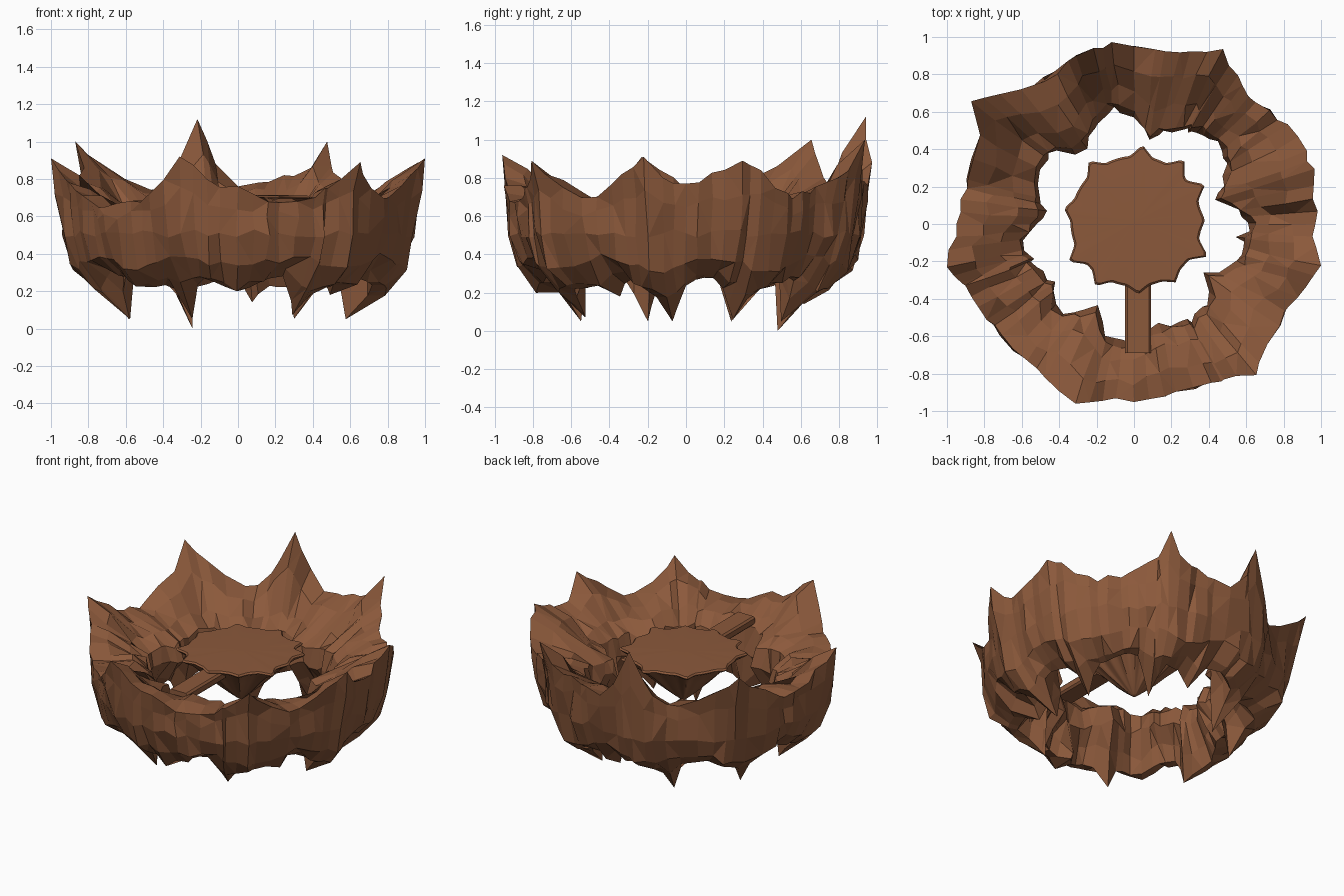
import bpy, bmesh, math, random

if "Cube" in bpy.data.objects:
    bpy.data.objects.remove(bpy.data.objects["Cube"])
random.seed(7)

brown = bpy.data.materials.new("rock_brown")
brown.diffuse_color = (0.26, 0.10, 0.044, 1)
brown.use_nodes = True
brown.node_tree.nodes["Principled BSDF"].inputs["Base Color"].default_value = brown.diffuse_color

# rim of the rock ring: angle, radius, height
RIM = [(0, .97, .77), (17, 1.01, .89), (33, .98, .72), (45, .92, .72), (55, .97, .80), (60, 1.0, .87),
       (63, 1.05, 1.0), (67, 1.0, .86), (75, .95, .82), (90, .95, .76), (97, .98, .88), (103, .965, 1.12),
       (109, .95, .91), (117, .90, .75), (122, .90, .74), (130, .94, .80), (143, 1.09, 1.0), (150, .95, .86),
       (165, .92, .72), (180, .95, .74), (193, 1.026, .91), (200, .96, .78), (213, .94, .68), (226, .93, .67),
       (240, .95, .72), (252, 1.01, .92), (260, .96, .80), (275, .94, .72), (290, .93, .68), (300, .96, .75),
       (309, 1.04, .89), (318, .96, .75), (330, .93, .70), (340, .98, .82), (347.5, 1.024, .91), (353, .98, .80)]
# inner edge: angle, radius
INNER = [(0, .62), (18, .46), (30, .57), (45, .62), (60, .58), (80, .46), (90, .58), (100, .63), (112, .56),
         (126, .45), (138, .58), (155, .58), (175, .47), (190, .60), (205, .56), (218, .53), (230, .62),
         (246, .47), (257, .62), (270, .62), (283, .55), (300, .60), (315, .58), (325, .46), (340, .60)]
# hanging spikes: angle, radius, tip height
SPIKES = [(23, .63, .06), (59, .58, .05), (83, .62, .14), (117, .537, 0.0), (158, .63, .05), (199, .61, .05),
          (246, .60, .05), (270, .62, .20), (299, .60, .07), (325, .60, .18), (353, .58, .05)]


def lerp(table, a, col):
    """Periodic linear interpolation of a column by angle."""
    pts = table + [(table[0][0] + 360,) + table[0][1:]]
    for p, q in zip(pts, pts[1:]):
        if p[0] <= a <= q[0]:
            t = (a - p[0]) / (q[0] - p[0])
            return p[col] + (q[col] - p[col]) * t
    return pts[0][col]


def gap(a, b):
    return abs((a - b + 180) % 360 - 180)


def finish(name, bm):
    bmesh.ops.recalc_face_normals(bm, faces=bm.faces)
    me = bpy.data.meshes.new(name)
    bm.to_mesh(me)
    bm.free()
    ob = bpy.data.objects.new(name, me)
    me.materials.append(brown)
    bpy.context.collection.objects.link(ob)
    return ob


def bridge(bm, rings, closed_rings, closed_loop):
    """Quads between successive rows of vertices."""
    n, m = len(rings), len(rings[0])
    for i in range(n if closed_rings else n - 1):
        for j in range(m if closed_loop else m - 1):
            a, b = rings[i], rings[(i + 1) % n]
            k = (j + 1) % m
            bm.faces.new((a[j], a[k], b[k], b[j]))


# rock ring: one jagged cross-section per angle
keys = [p[0] for p in RIM]
angles = keys + [s[0] for s in SPIKES]
for a in range(0, 360, 4):
    if min(gap(a, b) for b in angles) > 2:
        angles.append(a)
angles = sorted(set(angles))
bm = bmesh.new()
rings = []
for a in angles:
    ro, h, ri = lerp(RIM, a, 1), lerp(RIM, a, 2), lerp(INNER, a, 1)
    if a not in keys:                         # roughen the rim between the key points
        ro += random.uniform(-.025, .012)
        h += random.uniform(-.03, .015)
    rb = .45 * ro + .52                       # calmer radius for the wall
    w = ro - ri
    low = .30 + .03 * math.sin(math.radians(a * 9))
    s = min(SPIKES, key=lambda q: gap(a, q[0]))
    f = max(0, 1 - gap(a, s[0]) / 7.5)
    rs, zs = ri + .36 * w, low - .05
    rs, zs = rs + (s[1] - rs) * f, zs + (s[2] - zs) * f
    front = max(0, 1 - (gap(a, 268) / 65) ** 2)   # the inner shelf is higher at the front
    prof = [(ro, h), (.5 * ro + .5 * rb - .01, .55 * h + .24), (rb - .02, .51), (rb - .07, low + .05),
            (max(rb - .18, rs + .06), low - .03 - .06 * f), (rs, zs),
            (min(ri + .09, rs - .02), low + .05 - .08 * f), (ri, .47), (ri + .03, .585 + .03 * front),
            (ri + .33 * w, .645 + .04 * front), (ri + .68 * w, .6 * h + .26 + .02 * front)]
    t = math.radians(a)
    ring = []
    for k, (r, z) in enumerate(prof):
        dt = 0
        if k not in (0, 5):
            r += random.uniform(-.018, .018)
            z += random.uniform(-.024, .024)
            dt = random.uniform(-.01, .01)
        ring.append(bm.verts.new((r * math.cos(t + dt), r * math.sin(t + dt), z)))
    rings.append(ring)
bridge(bm, rings, True, True)
bmesh.ops.triangulate(bm, faces=[f for i, f in enumerate(bm.faces) if i % 3 == 0])
finish("rock_ring", bm)

# central platform: scalloped flat top over a ribbed hanging cone
TIPS = [-26, 1, 28, 52, 85, 128, 170, 211, 238, 272, 303]
TIP_R = [.43, .37, .42, .42, .41, .41, .39, .42, .41, .39, .39]
bm = bmesh.new()
N = 120
rows = []
for scale, z, ribs in [(.5, .715, .3), (.97, .71, 1), (1, .70, 1), (.95, .685, 1), (.84, .66, .9),
                       (.62, .58, .8), (.42, .50, .7), (.22, .43, .5), (.06, .38, .2)]:
    row = []
    for i in range(N):
        a = i * 360 / N
        d, tip = min((gap(a, t), r) for t, r in zip(TIPS, TIP_R))
        r = .35 + (tip - .35) * max(0, 1 - d / 11) ** 1.4 * ribs
        r *= scale
        t = math.radians(a)
        row.append(bm.verts.new((.01 + r * math.cos(t), .015 + r * math.sin(t), z)))
    rows.append(row)
bridge(bm, rows, False, True)
for row, z in ((rows[0], .715), (rows[-1], .365)):
    c = bm.verts.new((.01, .015, z))
    for i in range(N):
        bm.faces.new((row[i], row[(i + 1) % N], c))
ob = finish("centre_platform", bm)
bpy.context.view_layer.objects.active = ob
ob.select_set(True)
bpy.ops.object.shade_smooth_by_angle(angle=math.radians(35))

# walkway from the ring to the platform
bm = bmesh.new()
bmesh.ops.create_cube(bm, size=1)
for v in bm.verts:
    v.co = (.022 + v.co.x * .14, -.48 + v.co.y * .42, .665 + v.co.z * .06)
bmesh.ops.bevel(bm, geom=[e for e in bm.edges if abs(e.verts[0].co.y - e.verts[1].co.y) > .1],
                offset=.012, segments=1, affect='EDGES')
finish("walkway", bm)
